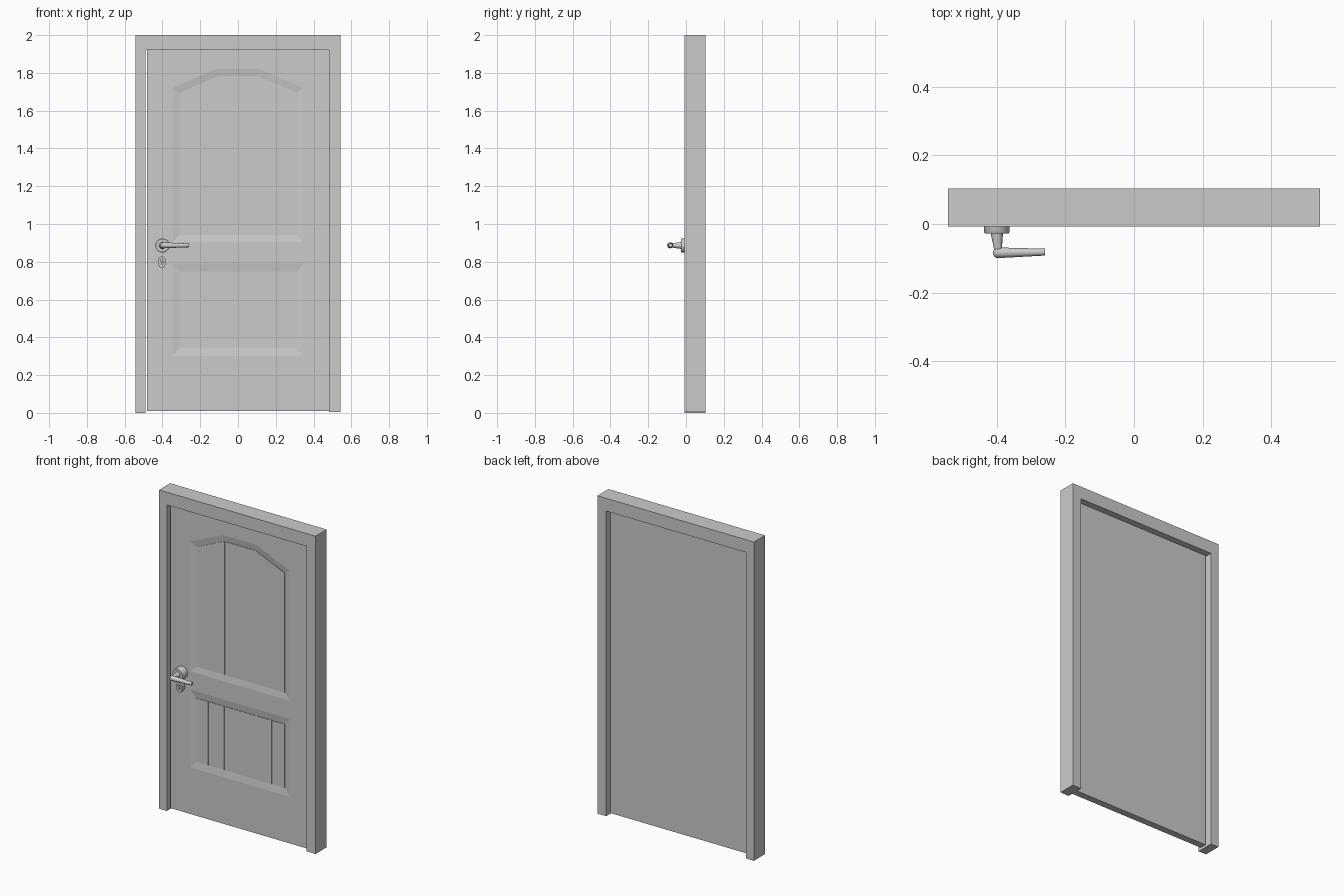
import bpy, bmesh, math
from mathutils import Vector

if "Cube" in bpy.data.objects:
    bpy.data.objects.remove(bpy.data.objects["Cube"])

FRONT, BACK = 0.019, 0.062      # door leaf faces


def loft(name, rings):
    """Solid through rings of (x, z) points, each at its own y."""
    bm = bmesh.new()
    loops = [[bm.verts.new((x, y, z)) for x, z in pts] for pts, y in rings]
    n = len(loops[0])
    for a, b in zip(loops, loops[1:]):
        for i in range(n):
            j = (i + 1) % n
            bm.faces.new((a[i], a[j], b[j], b[i]))
    bm.faces.new(loops[0])
    bm.faces.new(loops[-1])
    bmesh.ops.recalc_face_normals(bm, faces=bm.faces)
    me = bpy.data.meshes.new(name)
    bm.to_mesh(me)
    bm.free()
    ob = bpy.data.objects.new(name, me)
    bpy.context.collection.objects.link(ob)
    return ob


def smooth(ob):
    bpy.ops.object.select_all(action='DESELECT')
    bpy.context.view_layer.objects.active = ob
    ob.select_set(True)
    bpy.ops.object.shade_smooth_by_angle(angle=math.radians(35))


def ellipse(cx, cz, rx, rz, n=32):
    return [(cx + rx * math.cos(2 * math.pi * i / n),
             cz + rz * math.sin(2 * math.pi * i / n)) for i in range(n)]


def rod(name, a, b, ra, rb):
    a, b = Vector(a), Vector(b)
    d = b - a
    bpy.ops.mesh.primitive_cone_add(vertices=24, radius1=ra, radius2=rb,
                                    depth=d.length, location=(a + b) / 2,
                                    rotation=d.to_track_quat('Z', 'Y').to_euler())
    ob = bpy.context.object
    ob.name = name
    smooth(ob)
    return ob


def cut(target, cutter):
    cutter.hide_render = True
    cutter.display_type = 'WIRE'
    m = target.modifiers.new(cutter.name, 'BOOLEAN')
    m.operation, m.solver, m.object = 'DIFFERENCE', 'EXACT', cutter


# door frame: two jambs and a head in one profile
frame = [(-.543, 0), (-.489, 0), (-.489, 1.92), (.482, 1.92),
         (.482, .006), (.543, .006), (.543, 2), (-.543, 2)]
loft("door_frame", [(frame, -.007), (frame, .103)])

# door leaf
leaf_pts = [(-.481, .01), (.482, .01), (.482, 1.92), (-.481, 1.92)]
leaf = loft("door_leaf", [(leaf_pts, FRONT), (leaf_pts, BACK)])

# sunk panels with sloped moulding (inner outline, outer outline)
panels = {
    "lower_panel": ([(-.31, .345), (.31, .345), (.31, .748), (-.31, .748)],
                    [(-.345, .302), (.345, .302), (.345, .79), (-.345, .79)]),
    "upper_panel": ([(-.31, .943), (.31, .943), (.31, 1.695), (.107, 1.783),
                     (-.107, 1.783), (-.31, 1.695)],
                    [(-.345, .905), (.345, .905), (.345, 1.72), (.115, 1.82),
                     (-.115, 1.82), (-.345, 1.72)]),
}
for name, (inner, outer) in panels.items():
    cut(leaf, loft(name + "_cutter", [(outer, FRONT - .01), (outer, FRONT),
                                      (inner, FRONT + .006)]))


# boards filling the panels, with narrow gaps between them
def boards(name, edges, bottom, top):
    g = .002
    for i, (l, r) in enumerate(zip(edges, edges[1:])):
        l, r = l + g, r - g
        p = [(l, bottom), (r, bottom), (r, top(r)), (l, top(l))]
        loft(f"{name}_{i + 1}", [(p, FRONT + .003), (p, FRONT + .007)])


boards("lower_board", [-.31, -.22, -.11, 0, .11, .22, .31], .347, lambda x: .746)
boards("upper_board", [-.31, -.107, .107, .31], .945,
       lambda x: 1.781 - max(0, abs(x) - .107) * .43)

# round handle plate
plate = [(ellipse(-.4, .886, r, r), y) for r, y in
         ((.037, FRONT + .001), (.037, -.024), (.035, -.027))]
smooth(loft("handle_plate", plate))

# lever: tapered neck, elbow, tapered grip
elbow = (-.396, -.084, .887)
rod("handle_neck", (-.4, -.026, .886), elbow, .018, .010)
rod("handle_grip", elbow, (-.26, -.082, .887), .0155, .010)
bpy.ops.mesh.primitive_uv_sphere_add(segments=24, ring_count=12, radius=.0157,
                                     location=elbow)
bpy.context.object.name = "handle_elbow"
smooth(bpy.context.object)

# oval key plate with keyhole
key = ellipse(-.403, .798, .021, .031)
key_plate = loft("key_plate", [(key, FRONT + .001), (key, -.009)])
smooth(key_plate)
hole = ellipse(-.403, .808, .007, .007, 16)
slot = [(x, z) for x, z in hole if z > .803] + [(-.407, .785), (-.399, .785)]
cut(key_plate, loft("keyhole_cutter", [(slot, -.03), (slot, .004)]))
